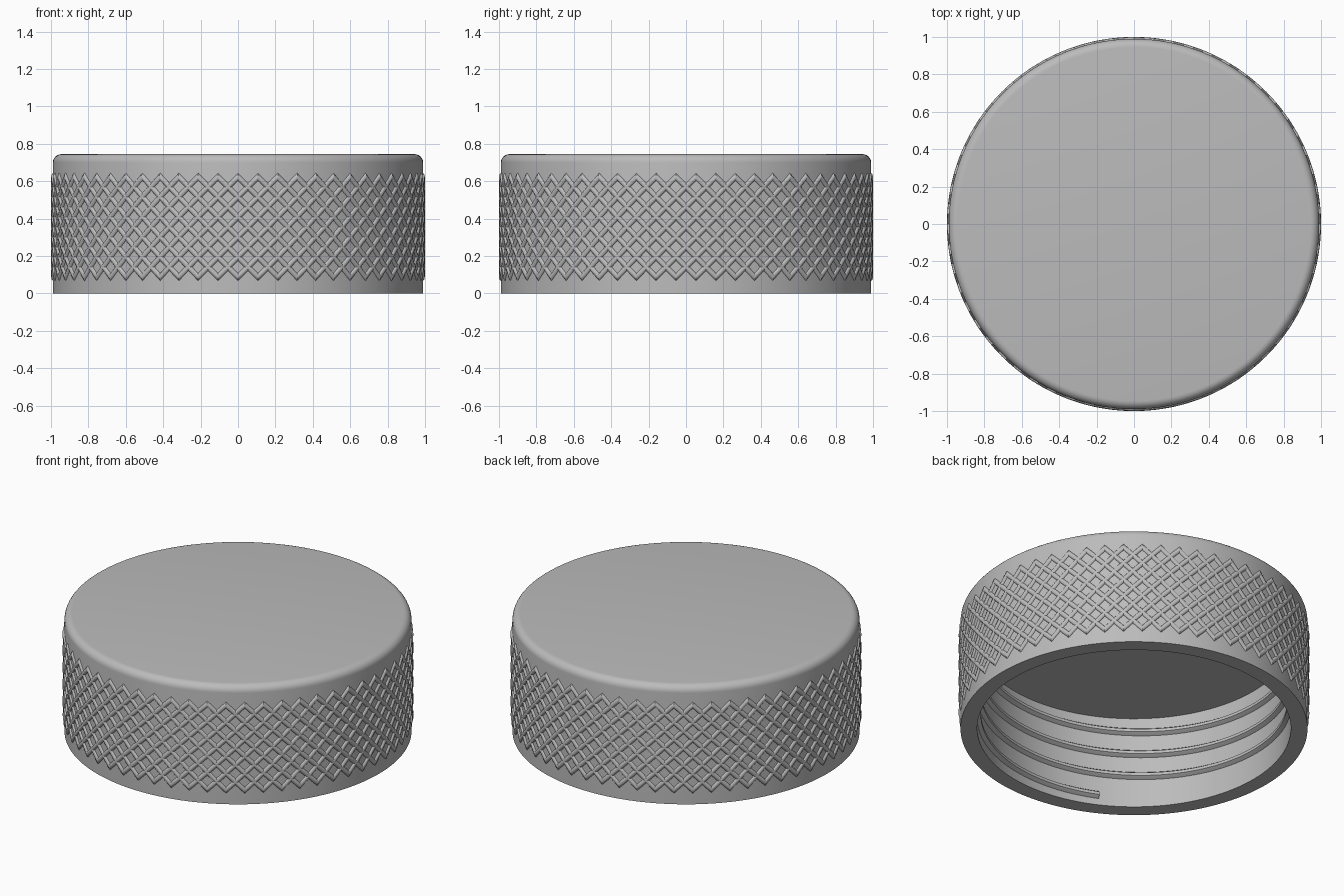
import bpy
import bmesh
import math

cube = bpy.data.objects.get("Cube")
if cube:
    bpy.data.objects.remove(cube, do_unlink=True)

# One grey material
grey = bpy.data.materials.new("satin grey")
grey.use_nodes = True
grey.diffuse_color = (0.5, 0.5, 0.5, 1)
grey.node_tree.nodes["Principled BSDF"].inputs["Base Color"].default_value = (0.5, 0.5, 0.5, 1)

OUTER = 0.99      # plain wall radius
INNER = 0.895     # bore radius
HEIGHT = 0.745
CEILING = 0.58


def finish(name, bm, angle):
    """Turn a bmesh into a smooth shaded object."""
    bmesh.ops.recalc_face_normals(bm, faces=bm.faces)
    mesh = bpy.data.meshes.new(name)
    bm.to_mesh(mesh)
    bm.free()
    mesh.materials.append(grey)
    obj = bpy.data.objects.new(name, mesh)
    bpy.context.collection.objects.link(obj)
    bpy.ops.object.select_all(action="DESELECT")
    obj.select_set(True)
    bpy.context.view_layer.objects.active = obj
    bpy.ops.object.shade_smooth_by_angle(angle=math.radians(angle))
    return obj


def helix(bm, section, start, turn, z0, z1, steps, taper=None):
    """Sweep an (r, z) section along a helix and cap both ends."""
    rings = []
    for i in range(steps + 1):
        t = i / steps
        a = start + turn * t
        z = z0 + (z1 - z0) * t
        rings.append([bm.verts.new((r * math.cos(a), r * math.sin(a), z + dz))
                      for r, dz in section])
    count = len(section)
    for low, high in zip(rings, rings[1:]):
        for j in range(count):
            k = (j + 1) % count
            bm.faces.new((low[j], low[k], high[k], high[j]))
    bm.faces.new(rings[0])
    bm.faces.new(rings[-1])


# Hollow cap body: lathed profile with a rounded top edge
fillet = 0.045
profile = [(0, CEILING), (INNER, CEILING), (INNER, 0), (OUTER, 0)]
for i in range(7):
    a = math.pi / 2 * i / 6
    profile.append((OUTER - fillet + fillet * math.cos(a),
                    HEIGHT - fillet + fillet * math.sin(a)))
profile.append((0, HEIGHT))

bm = bmesh.new()
verts = [bm.verts.new((r, 0, z)) for r, z in profile]
edges = [bm.edges.new(pair) for pair in zip(verts, verts[1:])]
bmesh.ops.spin(bm, geom=verts + edges, cent=(0, 0, 0), axis=(0, 0, 1),
               angle=math.tau, steps=160)
bmesh.ops.remove_doubles(bm, verts=bm.verts, dist=0.0001)
finish("cap_body", bm, 30)

# Knurled grip: crossing rounded ribs in both directions
RIBS = 58
ROWS = 5
half_width = 0.02
rib = [(OUTER - 0.01, -half_width)]
for i in range(5):
    a = math.pi * (i / 4 - 0.5)
    rib.append((OUTER + 0.01 * math.cos(a), half_width * math.sin(a)))
rib.append((OUTER - 0.01, half_width))

bm = bmesh.new()
for n in range(RIBS):
    start = math.tau * n / RIBS - math.pi / 2
    for side in (-1, 1):
        helix(bm, rib, start, side * ROWS * math.tau / RIBS, 0.088, 0.624, 20)
finish("knurled_grip", bm, 50)

# Internal screw thread
thread = [(INNER + 0.01, -0.028), (INNER, -0.024), (INNER - 0.022, -0.009),
          (INNER - 0.022, 0.009), (INNER, 0.024), (INNER + 0.01, 0.028)]
pitch = 0.144
turns = 3.4
bm = bmesh.new()
helix(bm, thread, -math.pi / 4 - 0.4 * math.pi, turns * math.tau,
      0.065, 0.065 + turns * pitch, 400)
finish("inner_thread", bm, 25)
